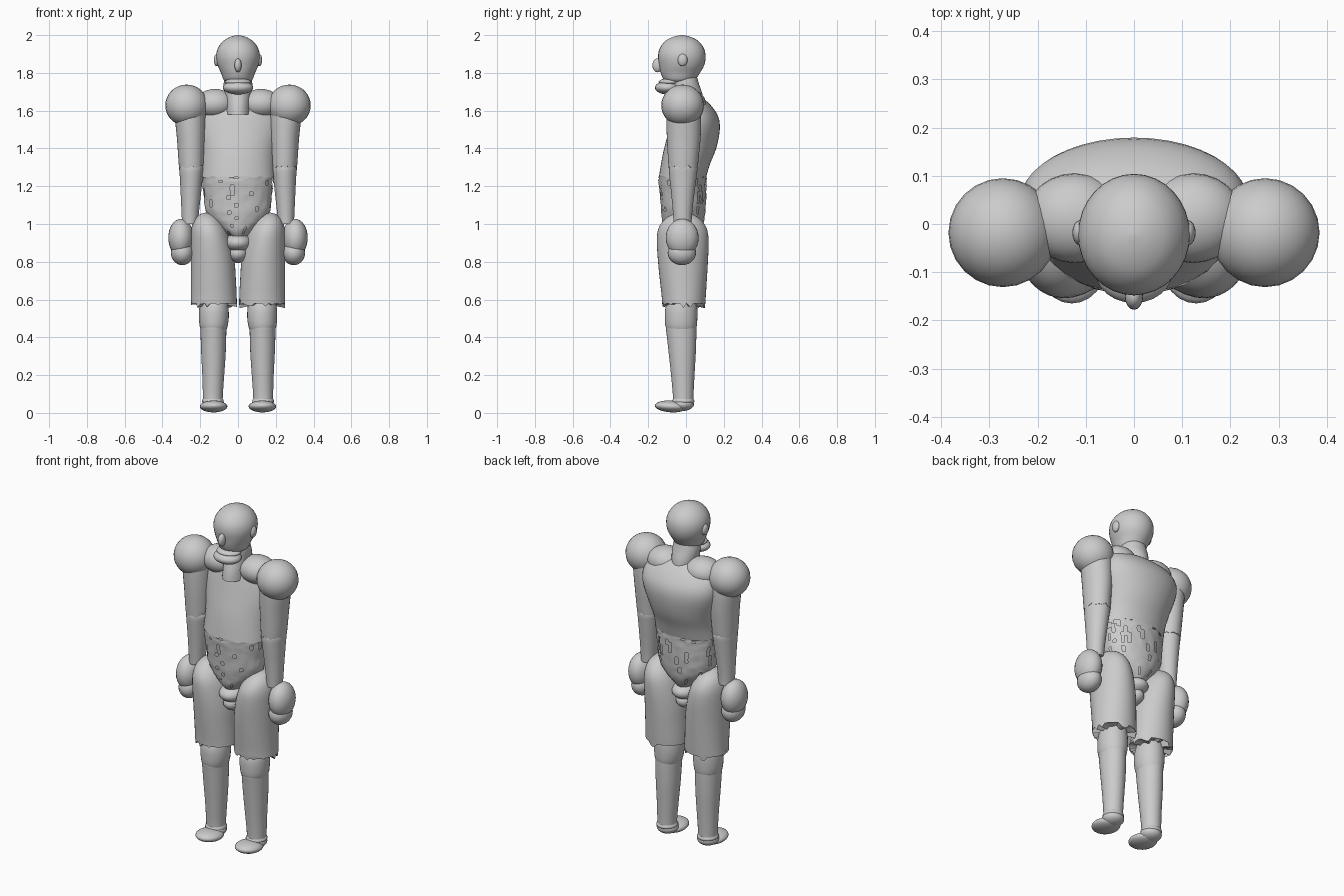
import bpy, bmesh, math, random
from mathutils import Matrix, Vector

random.seed(4)


def finish(bm, name, angle=45):
    bmesh.ops.recalc_face_normals(bm, faces=bm.faces)
    me = bpy.data.meshes.new(name)
    bm.to_mesh(me)
    bm.free()
    me.shade_smooth()
    me.set_sharp_from_angle(angle=math.radians(angle))
    ob = bpy.data.objects.new(name, me)
    bpy.context.collection.objects.link(ob)
    return ob


def ball(name, loc, size, seg=24, rings=16, tilt=0, lean=0):
    bm = bmesh.new()
    bmesh.ops.create_uvsphere(bm, u_segments=seg, v_segments=rings, radius=1)
    mat = (Matrix.Translation(loc) @ Matrix.Rotation(lean, 4, 'Y')
           @ Matrix.Rotation(tilt, 4, 'X') @ Matrix.Diagonal((*size, 1)))
    bmesh.ops.transform(bm, matrix=mat, verts=bm.verts)
    return finish(bm, name)


def smooth_rows(rows, steps):
    """Catmull-Rom interpolation of (z, cx, cy, rx, ry) rows."""
    pts = [rows[0]] + rows + [rows[-1]]
    out = []
    for i in range(1, len(pts) - 2):
        p0, p1, p2, p3 = pts[i - 1:i + 3]
        for k in range(steps):
            t = k / steps
            out.append([0.5 * (2 * b + (c - a) * t + (2 * a - 5 * b + 4 * c - d) * t * t
                               + (3 * b - a - 3 * c + d) * t ** 3)
                        for a, b, c, d in zip(p0, p1, p2, p3)])
    return out + [list(rows[-1])]


def loft(name, rows, side=1, seg=32, steps=3, hem=0.0, rough=0.0, angle=45, holes=0):
    """Oval sections stacked in z; hem tears the first ring, rough and holes wear the cloth."""
    bm = bmesh.new()
    loops = []
    for j, (z, cx, cy, rx, ry) in enumerate(smooth_rows(rows, steps)):
        ring = []
        for i in range(seg):
            a = 2 * math.pi * i / seg
            k = 1 + random.uniform(-rough, rough)
            dz = random.uniform(-hem * 0.3, hem) if j == 0 else 0
            ring.append(bm.verts.new((side * (cx + rx * k * math.cos(a)),
                                      cy + ry * k * math.sin(a), z + dz)))
        loops.append(ring)
    walls = []
    for a, b in zip(loops, loops[1:]):
        for i in range(seg):
            n = (i + 1) % seg
            walls.append(bm.faces.new((a[i], a[n], b[n], b[i])))
    for ring in () if holes else (loops[0], loops[-1]):
        c = bm.verts.new(sum((v.co for v in ring), Vector()) / seg)
        for i in range(seg):
            bm.faces.new((ring[i], ring[(i + 1) % seg], c))
    # holes are short vertical rips
    rips = set()
    for _ in range(holes):
        i = random.randrange(len(walls))
        rips.update(walls[i::seg][:random.randint(1, 3)])
    bmesh.ops.delete(bm, geom=list(rips), context='FACES')
    return finish(bm, name, angle)


# Head, face and neck
loft("head", [(1.745, 0, -.03, .04, .05), (1.76, 0, -.035, .074, .08),
              (1.80, 0, -.03, .090, .104), (1.84, 0, -.023, .108, .119),
              (1.885, 0, -.022, .116, .126), (1.93, 0, -.022, .107, .117),
              (1.97, 0, -.022, .077, .086), (1.992, 0, -.022, .038, .042),
              (2.0, 0, -.022, .003, .003)])
ball("nose", (0, -.15, 1.84), (.019, .028, .037), 16, 10)
ball("brow", (0, -.105, 1.878), (.075, .04, .014), 20, 10)
ball("chin", (0, -.098, 1.722), (.08, .066, .036))
ball("lower_lip", (0, -.085, 1.752), (.07, .06, .02))
loft("neck", [(1.58, 0, -.012, .066, .10), (1.63, 0, -.005, .066, .098),
              (1.69, 0, .002, .072, .084), (1.74, 0, -.005, .076, .074),
              (1.78, 0, -.012, .07, .07)])

# Torso
loft("chest", [(1.25, 0, -.018, .194, .125), (1.32, 0, -.002, .194, .13),
               (1.40, 0, .022, .204, .138), (1.50, 0, .045, .230, .134),
               (1.57, 0, .05, .234, .12), (1.63, 0, .04, .212, .09),
               (1.665, 0, .03, .16, .06), (1.68, 0, .025, .10, .035)], seg=40)

# Waist cloth over a slightly smaller body
WAIST = [(.925, 0, -.02, .035, .07), (.96, 0, -.02, .08, .095),
         (1.01, 0, -.015, .135, .11), (1.07, 0, -.015, .17, .117),
         (1.15, 0, -.015, .18, .122), (1.22, 0, -.018, .188, .126),
         (1.252, 0, -.018, .193, .127)]
loft("waist", [(z, x, y, a - .014, b - .014) for z, x, y, a, b in WAIST], seg=40)
loft("waist_cloth", WAIST, seg=56, steps=4, hem=.015, rough=.02, angle=30, holes=55)

# Pelvis
ball("pelvis", (0, -.022, .90), (.077, .11, .052))
ball("pelvis_lower", (0, -.022, .843), (.056, .085, .05))

for s, tag in ((-1, "right"), (1, "left")):
    ball(f"{tag}_ear", (s * .112, -.018, 1.868), (.016, .026, .033), 16, 10)
    ball(f"{tag}_neck_muscle", (s * .122, .012, 1.637), (.105, .093, .078))
    ball(f"{tag}_shoulder", (s * .272, -.018, 1.628), (.113, .113, .11))

    # Arm
    loft(f"{tag}_upper_arm", [(1.295, .246, -.015, .066, .077), (1.36, .247, -.014, .070, .082),
                              (1.45, .248, -.012, .075, .089), (1.55, .252, -.012, .081, .092),
                              (1.63, .255, -.015, .08, .088)], s, hem=.016)
    loft(f"{tag}_forearm", [(1.0, .254, -.018, .042, .047), (1.06, .253, -.018, .046, .051),
                            (1.15, .250, -.017, .053, .060), (1.25, .247, -.016, .061, .072),
                            (1.30, .246, -.015, .065, .075), (1.33, .25, -.015, .05, .06)], s)
    ball(f"{tag}_palm", (s * .303, -.02, .927), (.066, .087, .1))
    ball(f"{tag}_knuckles", (s * .302, -.02, .945), (.064, .078, .078))
    ball(f"{tag}_fingers", (s * .295, -.022, .848), (.06, .075, .066))

    # Leg
    loft(f"{tag}_thigh", [(.565, .128, -.012, .122, .113), (.62, .128, -.012, .121, .117),
                          (.70, .130, -.014, .119, .124), (.80, .134, -.016, .116, .132),
                          (.90, .144, -.017, .107, .137), (.97, .154, -.018, .094, .13),
                          (1.02, .163, -.018, .07, .10), (1.05, .166, -.018, .038, .055),
                          (1.06, .168, -.018, .006, .01)], s, seg=40, hem=.04)
    loft(f"{tag}_shin", [(.05, .133, -.015, .052, .054), (.10, .133, -.015, .053, .055),
                         (.20, .131, -.017, .058, .062), (.32, .13, -.02, .065, .072),
                         (.42, .13, -.024, .068, .079), (.47, .13, -.026, .068, .081),
                         (.60, .128, -.02, .066, .076)], s)
    loft(f"{tag}_knee", [(.435, .129, -.025, .066, .075), (.46, .129, -.026, .074, .083),
                         (.50, .128, -.026, .079, .086), (.55, .128, -.025, .078, .085),
                         (.60, .128, -.02, .07, .074)], s)
    loft(f"{tag}_ankle", [(.05, .133, -.015, .052, .053), (.062, .133, -.015, .058, .06),
                          (.075, .133, -.015, .052, .053)], s)
    ball(f"{tag}_heel", (s * .132, -.018, .046), (.06, .06, .036))
    ball(f"{tag}_foot", (s * .129, -.08, .034), (.073, .085, .031), tilt=-.06)
